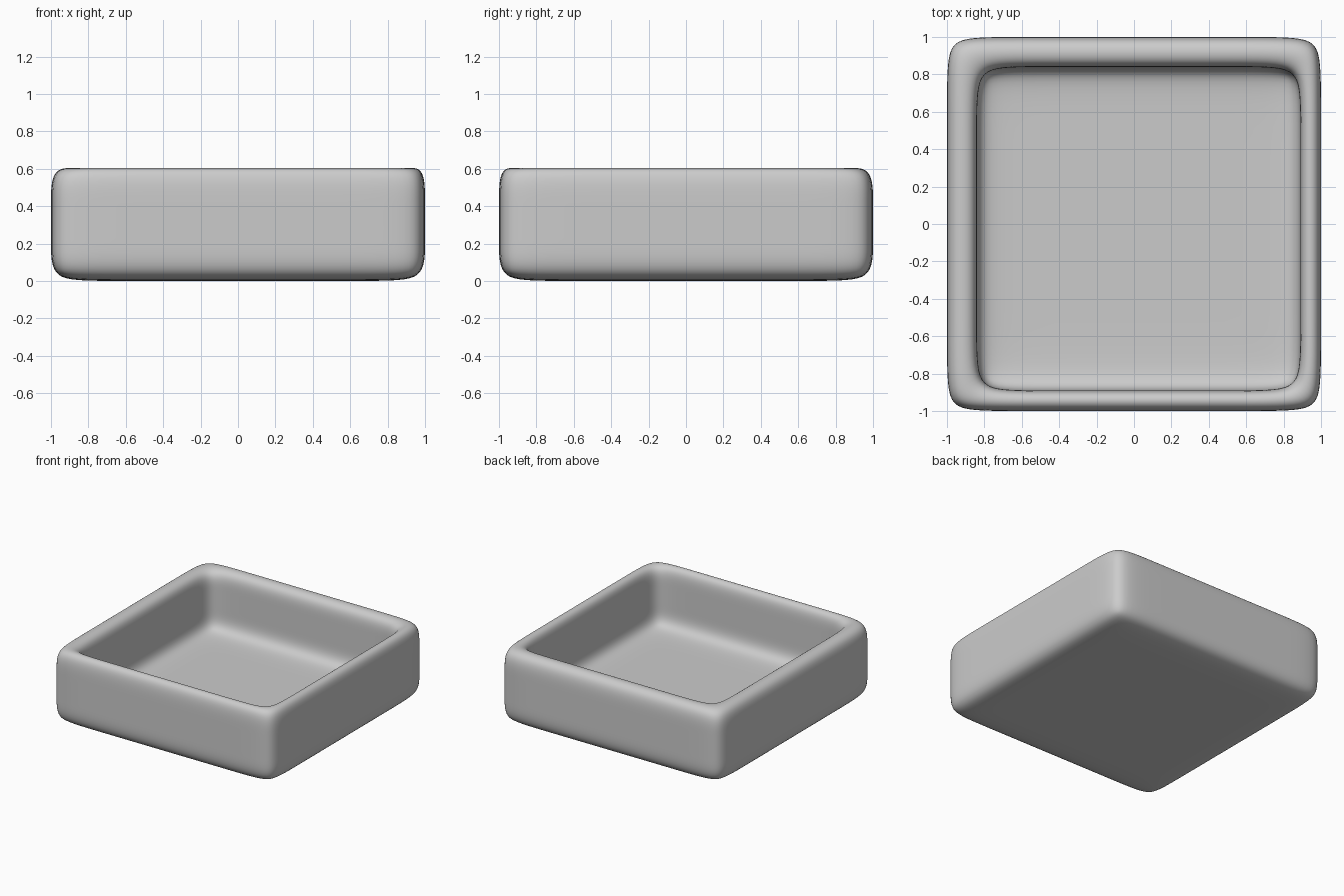
import bpy, bmesh

default = bpy.data.objects.get("Cube")
if default:
    bpy.data.objects.remove(default, do_unlink=True)

# Single matte grey
grey = bpy.data.materials.new("light_grey")
grey.use_nodes = True
colour = (0.6, 0.6, 0.6, 1)
grey.diffuse_color = colour
grey.node_tree.nodes["Principled BSDF"].inputs["Base Color"].default_value = colour

SUPPORT = 0.25  # distance of the holding loops from each corner
# Order of the twelve outer points on a 4 x 4 grid
PERIMETER = ([(i, 0) for i in range(3)] + [(3, i) for i in range(3)]
             + [(3 - i, 3) for i in range(3)] + [(0, 3 - i) for i in range(3)])


def grid_point(thick, thin, z, i, j):
    """Point of a square section: thick walls at left/back, thin at right/front."""
    x0, x1 = -1 + thick, 1 - thin
    y0, y1 = -1 + thin, 1 - thick
    xs = (x0, x0 + SUPPORT, x1 - SUPPORT, x1)
    ys = (y0, y0 + SUPPORT, y1 - SUPPORT, y1)
    return xs[i], ys[j], z


def add_ring(bm, section):
    return {ij: bm.verts.new(grid_point(*section, *ij)) for ij in PERIMETER}


def cap(bm, ring, section, flip):
    """Close a ring with a 3 x 3 patch of quads."""
    pts = dict(ring)
    for i in (1, 2):
        for j in (1, 2):
            pts[i, j] = bm.verts.new(grid_point(*section, i, j))
    for i in range(3):
        for j in range(3):
            quad = [pts[i, j], pts[i + 1, j], pts[i + 1, j + 1], pts[i, j + 1]]
            bm.faces.new(quad[::-1] if flip else quad)


# Wall sections: up the outside, over the rim, down the inside
sections = [(0, 0, 0), (0, 0, 0.2), (0, 0, 0.42), (0, 0, 0.61)]
sections += [(0.16, 0.11, z) for z in (0.61, 0.46, 0.28, 0.11)]

bm = bmesh.new()
rings = [add_ring(bm, s) for s in sections]
for low, high in zip(rings, rings[1:]):
    for a, b in zip(PERIMETER, PERIMETER[1:] + PERIMETER[:1]):
        bm.faces.new((low[a], low[b], high[b], high[a]))
cap(bm, rings[0], sections[0], True)     # underside
cap(bm, rings[-1], sections[-1], False)  # inner floor
bmesh.ops.recalc_face_normals(bm, faces=bm.faces)
for face in bm.faces:
    face.smooth = True

mesh = bpy.data.meshes.new("square_tray")
bm.to_mesh(mesh)
bm.free()
mesh.materials.append(grey)
tray = bpy.data.objects.new("square_tray", mesh)
bpy.context.collection.objects.link(tray)

# Soft rounding
soft = tray.modifiers.new("rounding", 'SUBSURF')
soft.levels = soft.render_levels = 3
